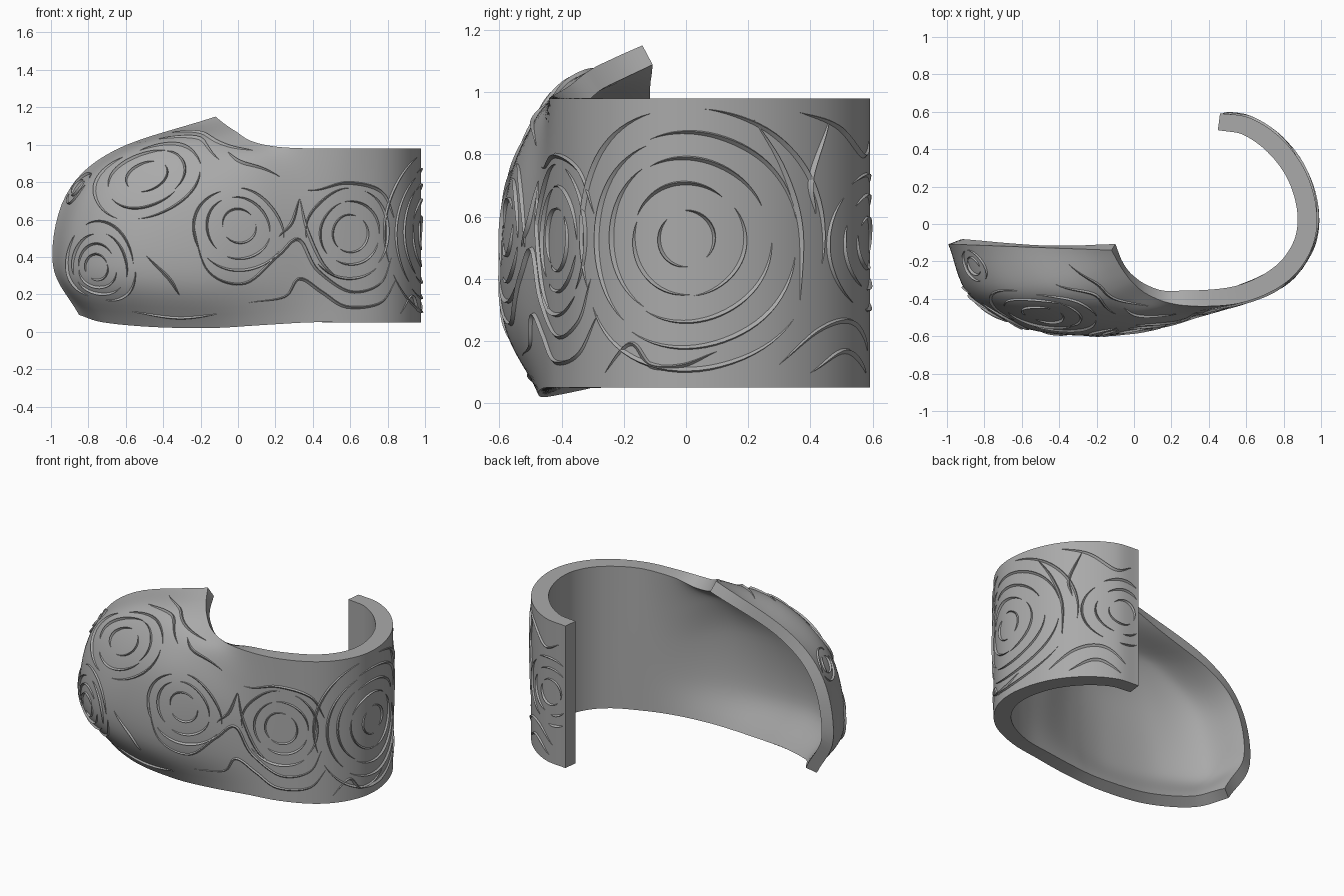
import bpy, math, random
from mathutils import Vector

random.seed(4)
cube = bpy.data.objects.get("Cube")
if cube:
    bpy.data.objects.remove(cube)

# Plain grey finish
grey = bpy.data.materials.new("plain grey")
grey.use_nodes = True
grey.diffuse_color = (0.4, 0.4, 0.4, 1)
grey.node_tree.nodes["Principled BSDF"].inputs["Base Color"].default_value = grey.diffuse_color

# Cuff outline seen from the top, from its back end round to the front
CUFF = [(.46, .592), (.62, .567), (.785, .46), (.91, .295), (.973, .1), (.967, -.08),
        (.89, -.235), (.765, -.345), (.58, -.42)]
# Sections of the flared bowl, each from bottom edge to top edge
BOWL = [
    [(.38, -.455, .05), (.38, -.475, .28), (.38, -.475, .52), (.38, -.46, .75), (.38, -.44, .98)],
    [(.12, -.475, .035), (.1, -.55, .29), (.1, -.55, .64), (.12, -.49, .88), (.2, -.425, .99)],
    [(-.14, -.465, .02), (-.22, -.59, .28), (-.2, -.575, .68), (-.1, -.48, .92), (.07, -.375, 1.02)],
    [(-.45, -.42, .025), (-.6, -.545, .3), (-.53, -.525, .7), (-.32, -.43, .98), (-.01, -.31, 1.07)],
    [(-.72, -.3, .05), (-.88, -.375, .31), (-.79, -.38, .75), (-.5, -.34, 1), (-.07, -.23, 1.11)],
    [(-.85, -.14, .09), (-.99, -.11, .36), (-.92, -.11, .73), (-.66, -.12, .97), (-.12, -.14, 1.15)],
]
SECTIONS = [[Vector((x, y, .05 + .2325 * k)) for k in range(5)] for x, y in CUFF]
SECTIONS += [[Vector(p) for p in row] for row in BOWL]
LAST_U, LAST_V = len(SECTIONS) - 1, 4


def spline(points, t):
    """Smooth curve through the points, one unit of t per point."""
    last = len(points) - 1
    t = min(max(t, 0), last)
    i = min(int(t), last - 1)
    f = t - i
    b, c = points[i], points[i + 1]
    a = points[i - 1] if i > 0 else b * 2 - c
    d = points[i + 2] if i + 2 <= last else c * 2 - b
    return b + (c - a) * (f / 2) + (a * 2 - b * 5 + c * 4 - d) * (f * f / 2) \
        + (b * 3 - a - c * 3 + d) * (f ** 3 / 2)


def surface(u, v):
    u = min(max(u, 0), LAST_U)
    i = min(int(u), LAST_U - 1)
    near = range(max(i - 1, 0), min(i + 2, LAST_U) + 1)
    return spline([spline(SECTIONS[k], v) for k in near], u - near[0])


def slopes(u, v):
    e = .02
    u, v = min(max(u, e), LAST_U - e), min(max(v, e), LAST_V - e)
    return ((surface(u + e, v) - surface(u - e, v)) / (2 * e),
            (surface(u, v + e) - surface(u, v - e)) / (2 * e))


def make_object(name, verts, faces):
    mesh = bpy.data.meshes.new(name)
    mesh.from_pydata(verts, [], faces)
    mesh.materials.append(grey)
    obj = bpy.data.objects.new(name, mesh)
    bpy.context.collection.objects.link(obj)
    bpy.ops.object.select_all(action='DESELECT')
    obj.select_set(True)
    bpy.context.view_layer.objects.active = obj
    return obj


# Curved shell: cuff and bowl in one sheet, thickened inward
NU, NV = LAST_U * 8, 28
verts = [surface(i / 8, j * LAST_V / NV) for i in range(NU + 1) for j in range(NV + 1)]
w = NV + 1
faces = [(i * w + j, i * w + j + 1, (i + 1) * w + j + 1, (i + 1) * w + j)
         for i in range(NU) for j in range(NV)]
shell = make_object("cuff_shell", verts, faces)
group = shell.vertex_groups.new(name="thickness")
for k, p in enumerate(verts):
    group.add([k], .7 + .3 * min(max(p.x / .8, 0), 1), 'REPLACE')
solid = shell.modifiers.new("Thickness", 'SOLIDIFY')
solid.thickness, solid.offset = .104, -1
solid.vertex_group = group.name
bpy.ops.object.modifier_apply(modifier=solid.name)
bpy.ops.object.shade_smooth_by_angle(angle=math.radians(35))

# Carved relief: tapered ridges that lie on the shell
ridge_verts, ridge_faces = [], []


def ridge(path, width=.013, height=.012):
    """Add a tapered ridge along a list of (u, v) positions."""
    path = [Vector((min(max(p[0], .04), LAST_U - .04), min(max(p[1], .04), LAST_V - .04)))
            for p in path]
    pts = [surface(*p) for p in path]
    n, base = len(pts), len(ridge_verts)
    for k, p in enumerate(pts):
        along = pts[min(k + 1, n - 1)] - pts[max(k - 1, 0)]
        su, sv = slopes(*path[k])
        normal = sv.cross(su).normalized()
        side = normal.cross(along).normalized()
        swell = math.sin(math.pi * (k + .1) / (n - .8)) ** .6
        ridge_verts.extend([p - side * width * swell - normal * .006,
                            p + side * width * .4 * swell + normal * height * swell,
                            p + side * width * swell - normal * .006])
    for k in range(n - 1):
        a = base + 3 * k
        ridge_faces.extend([(a, a + 3, a + 4, a + 1), (a + 1, a + 4, a + 5, a + 2)])


def swirl(u, v, radii):
    """Broken rings round a centre on the shell."""
    su, sv = slopes(u, v)
    for r in radii:
        start = random.uniform(0, math.tau)
        parts = 2 if r < .15 else 3
        for part in range(parts):
            sweep = math.tau / parts * random.uniform(.75, 1)
            first = start + math.tau * part / parts
            drift = random.uniform(-.05, .05)
            path = []
            for k in range(25):
                a = first + sweep * k / 24
                rr = r * (1 + drift * k / 24)
                path.append((u + rr * math.cos(a) / su.length, v + rr * math.sin(a) / sv.length))
            # keep the stretch that lies on the shell
            path = [p for p in path if .05 < p[0] < LAST_U - .05 and .05 < p[1] < LAST_V - .05]
            if len(path) > 6:
                ridge(path, .007 + .014 * r)


swirl(4.55, 2.06, (.09, .18, .26, .34, .42))   # outer side
swirl(7.9, 2.05, (.1, .17, .24))               # front of cuff
swirl(10.3, 1.75, (.09, .17, .24))             # front middle
swirl(12.1, 2.4, (.1, .19, .26))               # upper bowl
swirl(12.5, 1.1, (.07, .12, .17, .22))         # lower bowl
swirl(.7, 2, (.08, .15, .22))                  # back end
swirl(13.6, 2.1, (.05, .09))                   # bowl edge

# Flowing strands between the swirls
STRANDS = [
    [(11.1, 1.8), (10.8, 1.1), (10.2, .9), (9.6, 1.4), (9.2, 1.8), (8.8, 1.2), (7.9, .7), (7, .9), (6.6, 1.5)],
    [(9.6, 1.7), (9.35, 2.1), (9.2, 2.75)],
    [(9.2, 2.75), (9.05, 2.1), (8.7, 1.4), (8.3, 1.05)],
    [(10.2, .5), (9.5, .6), (9.2, 1), (8.7, .7), (8, .35), (7, .45), (6.4, 1)],
    [(9.1, 3), (8, 3.2), (7, 3), (6.5, 2.4)],
    [(11, 3.3), (10.4, 3), (9.6, 3)],
    [(13.5, 3.5), (12.5, 3.6), (11.5, 3.5), (10.5, 3.6)],
    [(13, 3.2), (12, 3.4), (11, 3)],
    [(6.2, .2), (5.6, .6), (5.2, .3), (4.6, .3), (4, .5)],
    [(3.4, 3.7), (2.9, 3), (2.6, 2.2), (2.6, 1.2)],
    [(2, 3.7), (2.4, 2.9), (2.3, 2.4)],
    [(3, .3), (2.2, .8), (1.4, .9), (.6, .5)],
    [(2.4, .2), (1.6, .5), (.8, .2)],
    [(2.6, 3.8), (1.8, 3.6), (1, 3.2), (.3, 3.4)],
    [(11.7, 1.3), (11.4, 1), (11.3, .7)],
    [(12.2, .3), (11.5, .2), (10.8, .3)],
]
for strand in STRANDS:
    points = [Vector(p) for p in strand]
    steps = 8 * (len(points) - 1)
    ridge([spline(points, k / 8) for k in range(steps + 1)])

make_object("relief_ridges", ridge_verts, ridge_faces)
bpy.ops.object.shade_smooth_by_angle(angle=math.radians(35))
